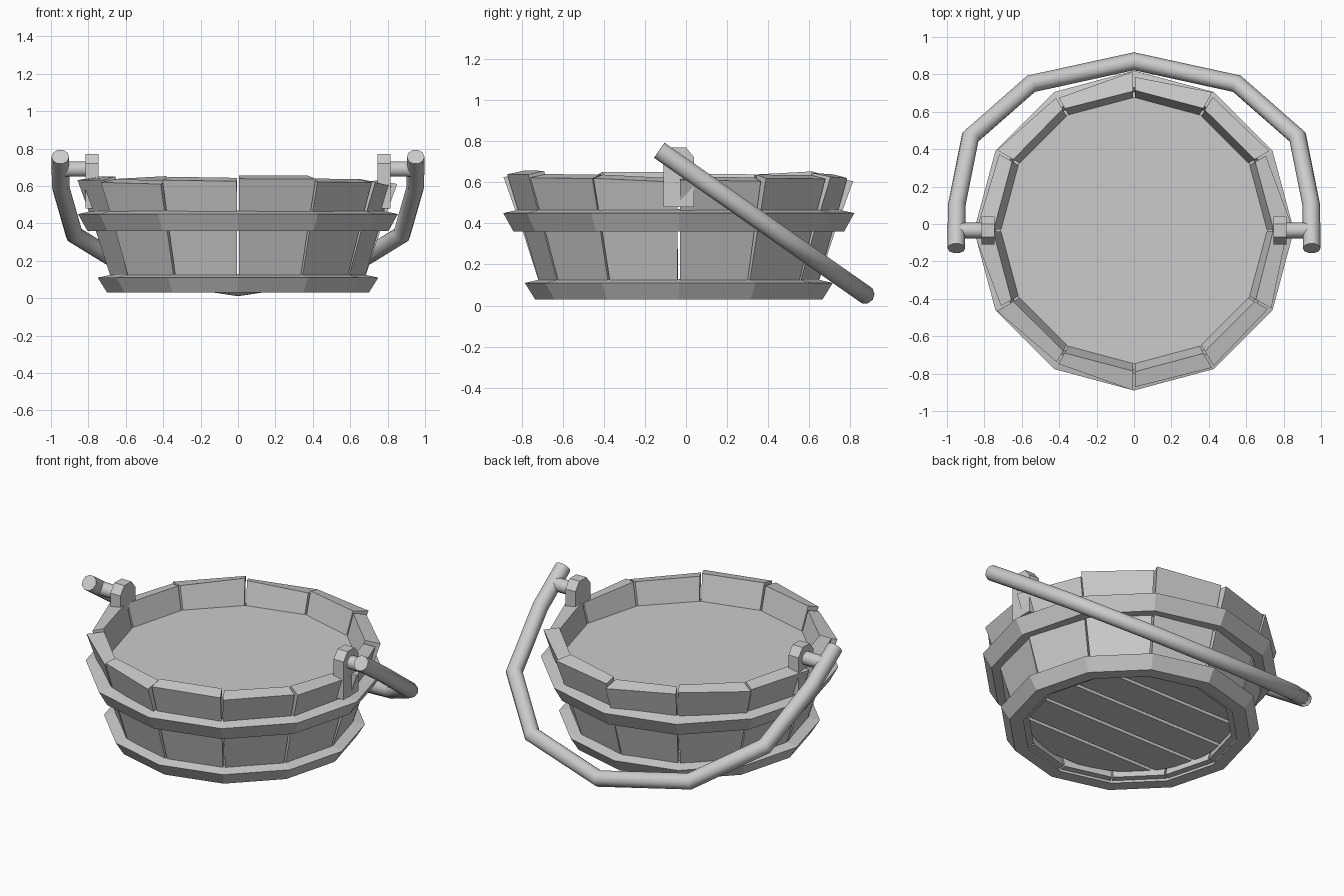
import bpy, bmesh, math, random
from mathutils import Vector

random.seed(4)
cube = bpy.data.objects.get("Cube")
if cube:
    bpy.data.objects.remove(cube)

CY = -0.035          # tub centre in y
SIDES = 12
STEP = math.tau / SIDES

grey = bpy.data.materials.new("plain grey")
grey.use_nodes = True
COLOUR = (0.6, 0.6, 0.6, 1)
grey.diffuse_color = COLOUR
grey.node_tree.nodes["Principled BSDF"].inputs["Base Color"].default_value = COLOUR


def finish(name, bm):
    bmesh.ops.recalc_face_normals(bm, faces=bm.faces)
    mesh = bpy.data.meshes.new(name)
    bm.to_mesh(mesh)
    bm.free()
    mesh.materials.append(grey)
    ob = bpy.data.objects.new(name, mesh)
    bpy.context.collection.objects.link(ob)
    return ob


def polar(r, a, z):
    return Vector((r * math.cos(a), CY + r * math.sin(a), z))


def bridge(bm, rings, closed):
    """Skin a list of equal vertex loops; cap the ends unless closed."""
    n = len(rings[0])
    pairs = list(zip(rings, rings[1:]))
    if closed:
        pairs.append((rings[-1], rings[0]))
    for a, b in pairs:
        for i in range(n):
            j = (i + 1) % n
            bm.faces.new((a[i], a[j], b[j], b[i]))
    if not closed:
        bm.faces.new(rings[0])
        bm.faces.new(rings[-1])


def lathe(name, profile):
    bm = bmesh.new()
    rings = [[bm.verts.new(polar(r, k * STEP, z)) for r, z in profile]
             for k in range(SIDES)]
    bridge(bm, rings, True)
    return finish(name, bm)


def wall(z):
    return 0.645 + 0.3 * z


# Staves, each slightly uneven at the rim
for k in range(SIDES):
    bm = bmesh.new()
    top = 0.63 + random.uniform(-0.012, 0.012)
    twist = random.uniform(-0.025, 0.025)
    rings = []
    for side, a in ((-1, k * STEP + 0.008), (1, (k + 1) * STEP - 0.008)):
        t = top + random.uniform(-0.012, 0.012)
        out = wall(t) + side * twist
        rings.append([bm.verts.new(polar(r, a, z)) for r, z in (
            (wall(0.05) - 0.075, 0.05), (wall(0.05), 0.05),
            (wall(0.38) + side * twist * 0.4, 0.38),
            (out, t - 0.01), (wall(t) - 0.085, t + 0.008))])
    bridge(bm, rings, False)
    finish(f"stave_{k + 1}", bm)

# Hoops
lathe("upper_hoop", [(0.74, 0.36), (0.805, 0.36), (0.855, 0.45), (0.765, 0.47)])
lathe("lower_hoop", [(0.62, 0.03), (0.70, 0.03), (0.75, 0.11), (0.66, 0.13)])

# Flat filling inside the tub
bm = bmesh.new()
bm.faces.new([bm.verts.new(polar(0.715, k * STEP, 0.5)) for k in range(SIDES)])
finish("filling", bm)

# Bottom planks, clipped to the round of the tub
PLANKS, R = 5, 0.585
for k in range(PLANKS):
    y0 = -R + 2 * R * k / PLANKS + 0.012
    y1 = -R + 2 * R * (k + 1) / PLANKS - 0.012
    outline = []
    for s in (1, -1):
        ys = [y0 + (y1 - y0) * i / 3 for i in range(4)][::s]
        outline += [(s * math.sqrt(R * R - y * y), y) for y in ys]
    bm = bmesh.new()
    rings = [[bm.verts.new((x, y + CY, z)) for x, y in outline] for z in (0.09, 0.13)]
    bridge(bm, rings, False)
    finish(f"bottom_plank_{k + 1}", bm)

# Handle lugs and axles
for name, s in (("left", 1), ("right", -1)):
    bm = bmesh.new()
    side = [(-0.075, 0.48), (0.075, 0.48), (0.075, 0.72), (0.035, 0.77),
            (-0.035, 0.77), (-0.075, 0.72)]
    rings = [[bm.verts.new((s * x, CY + y, z)) for y, z in side] for x in (0.745, 0.815)]
    bridge(bm, rings, False)
    finish(f"{name}_lug", bm)

    bm = bmesh.new()
    rings = [[bm.verts.new((s * x, CY + 0.042 * math.cos(i * math.tau / 10),
                            0.69 + 0.042 * math.sin(i * math.tau / 10)))
              for i in range(10)] for x in (0.8, 0.94)]
    bridge(bm, rings, False)
    axle = finish(f"{name}_axle", bm)
    axle.data.shade_smooth()
    axle.data.set_sharp_from_angle(angle=math.radians(40))

# Swung-down handle: a tube along a path in a tilted plane
half = [(0.95, -0.13), (0.948, 0.1), (0.875, 0.465), (0.55, 0.75)]
path = half + [(0, 0.87)] + [(-x, y) for x, y in reversed(half)]
path = [Vector((x, y, 0.665 - 0.7 * y)) for x, y in path]
normal = Vector((0, 0.7, 1)).normalized()
bm = bmesh.new()
rings = []
for i, p in enumerate(path):
    d0 = (p - path[max(i - 1, 0)]).normalized()
    d1 = (path[min(i + 1, len(path) - 1)] - p).normalized()
    tangent = (d0 + d1).normalized()
    across = tangent.cross(normal)
    mitre = 1 / max(tangent.dot(d1), tangent.dot(d0))
    rings.append([bm.verts.new(p + 0.047 * (across * mitre * math.cos(a) + normal * math.sin(a)))
                  for a in (j * math.tau / 10 for j in range(10))])
bridge(bm, rings, False)
handle = finish("handle", bm)
handle.data.shade_smooth()
handle.data.set_sharp_from_angle(angle=math.radians(40))
